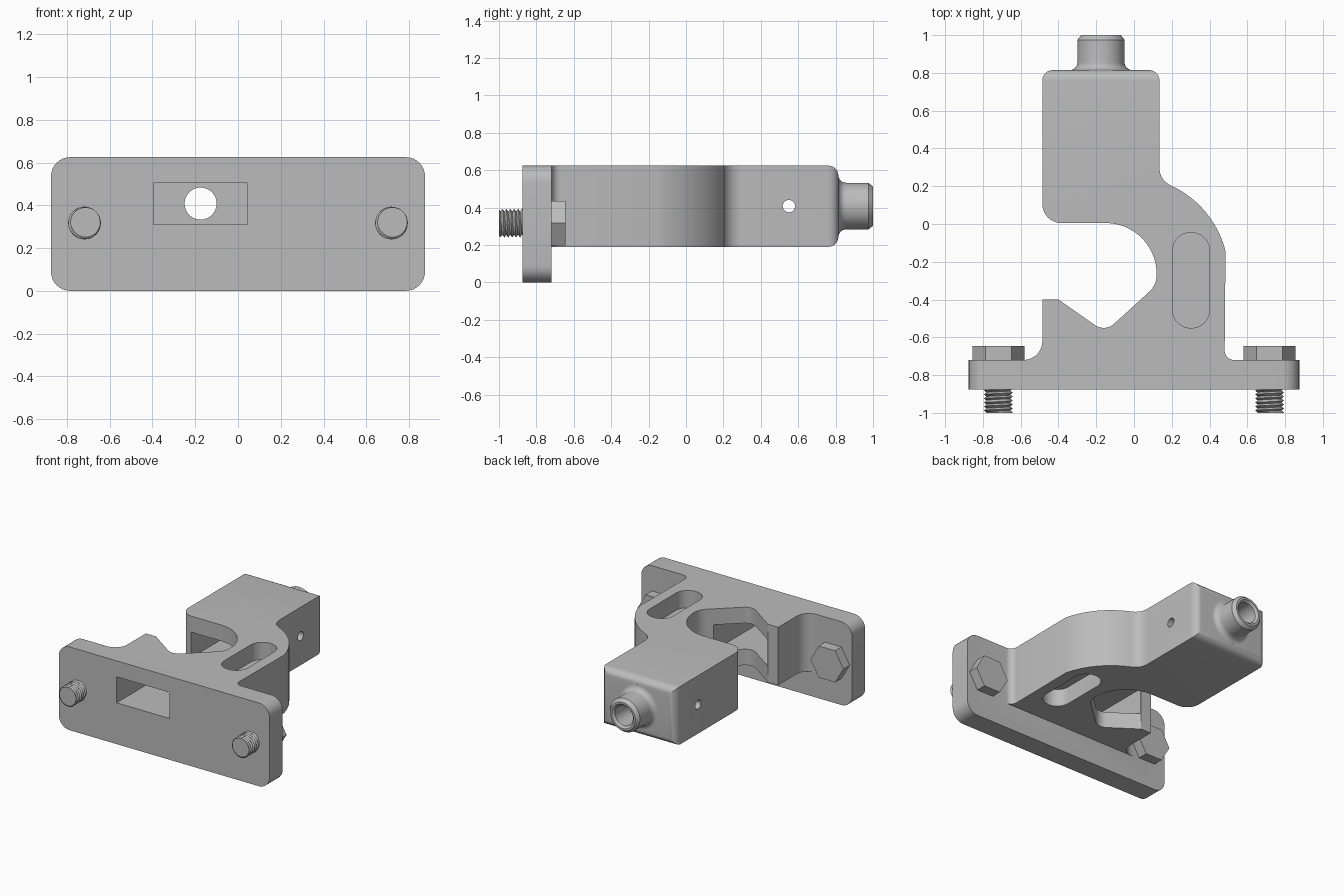
import bpy, bmesh, math
from mathutils import Vector

if "Cube" in bpy.data.objects:
    bpy.data.objects.remove(bpy.data.objects["Cube"], do_unlink=True)

grey = bpy.data.materials.new("machined_grey")
grey.use_nodes = True
grey.diffuse_color = (0.5, 0.5, 0.5, 1)
grey.node_tree.nodes["Principled BSDF"].inputs["Base Color"].default_value = (0.5, 0.5, 0.5, 1)


def arc(cx, cy, r, a0, a1, n=8):
    angles = [math.radians(a0 + (a1 - a0) * i / n) for i in range(n + 1)]
    return [(cx + r * math.cos(a), cy + r * math.sin(a)) for a in angles]


def rounded(cx, cy, w, h, r):
    x, y = w / 2 - r, h / 2 - r
    return (arc(cx + x, cy + y, r, 0, 90) + arc(cx - x, cy + y, r, 90, 180)
            + arc(cx - x, cy - y, r, 180, 270) + arc(cx + x, cy - y, r, 270, 360))


def finish(name, bm):
    bmesh.ops.remove_doubles(bm, verts=bm.verts, dist=1e-5)
    bmesh.ops.recalc_face_normals(bm, faces=bm.faces)
    mesh = bpy.data.meshes.new(name)
    bm.to_mesh(mesh)
    bm.free()
    mesh.materials.append(grey)
    ob = bpy.data.objects.new(name, mesh)
    bpy.context.collection.objects.link(ob)
    return ob


def loft(name, rings):
    """Skin a stack of equal rings and cap both ends."""
    bm = bmesh.new()
    rows = [[bm.verts.new(p) for p in ring] for ring in rings]
    for a, b in zip(rows, rows[1:]):
        for i in range(len(a)):
            j = (i + 1) % len(a)
            bm.faces.new((a[i], a[j], b[j], b[i]))
    bm.faces.new(rows[0])
    bm.faces.new(rows[-1])
    return finish(name, bm)


def prism(name, pts, lo, hi, axis="z"):
    place = {"x": lambda u, v, w: (w, u, v),
             "y": lambda u, v, w: (u, w, v),
             "z": lambda u, v, w: (u, v, w)}[axis]
    return loft(name, [[place(u, v, w) for u, v in pts] for w in (lo, hi)])


def lathe(name, profile, cx, cz, sides=48, ridge=None):
    """Turn a (radius, y) profile about an axis along y."""
    def ring(r, y):
        out = []
        for i in range(sides):
            t = i / sides
            a = math.tau * t
            q = r + (ridge(y, t) if ridge else 0)
            out.append((cx + q * math.cos(a), y, cz + q * math.sin(a)))
        return out
    return loft(name, [ring(r, y) for r, y in profile])


def combine(ob, tool, operation):
    mod = ob.modifiers.new("combine", "BOOLEAN")
    mod.operation, mod.solver, mod.object = operation, "EXACT", tool
    bpy.context.view_layer.objects.active = ob
    bpy.ops.object.modifier_apply(modifier=mod.name)
    bpy.data.objects.remove(tool, do_unlink=True)


def smooth(ob):
    bpy.ops.object.select_all(action="DESELECT")
    ob.select_set(True)
    bpy.context.view_layer.objects.active = ob
    bpy.ops.object.shade_smooth_by_angle(angle=math.radians(30))


BOTTOM, TOP = 0.19, 0.625
AX, AZ = -0.175, 0.408     # axis of the bore

# C-shaped arm with block and V jaw
outline = ([(-0.485, 0.815), (0.135, 0.815)]
           + arc(0.235, 0.296, 0.1, 180, 245.7)
           + arc(-0.02, -0.27, 0.52, 65.7, 14, 14)
           + arc(0.53, -0.67, 0.05, 180, 270)
           + [(0.53, -0.8), (-0.585, -0.8)]
           + arc(-0.585, -0.62, 0.1, 270, 360)
           + [(-0.485, -0.4), (-0.4, -0.4)]
           + arc(-0.16, -0.47, 0.08, 236, 310)
           + arc(0, -0.27, 0.12, -50, 0)
           + arc(-0.15, -0.265, 0.27, 0, 90, 20)
           + arc(-0.385, 0.105, 0.1, 270, 180))
body = prism("clamp_body", outline, BOTTOM, TOP)

# Rounded edges on the back of the block
bm = bmesh.new()
bm.from_mesh(body.data)
back = [e for e in bm.edges if all(v.co.y > 0.81 for v in e.verts)]
bmesh.ops.bevel(bm, geom=back, offset=0.055, segments=6, profile=0.5, affect="EDGES")
bm.to_mesh(body.data)
bm.free()

# Mounting plate
plate = prism("plate", rounded(0, 0.3125, 1.75, 0.625, 0.09), -0.875, -0.72, "y")
combine(body, plate, "UNION")

# Nozzle with filleted root and chamfered tip
root = arc(0.165, 0.855, 0.04, 270, 180)
nozzle = lathe("nozzle", [(0.165, 0.78)] + root + [(0.125, 0.975), (0.105, 1.0)], AX, AZ)
combine(body, nozzle, "UNION")

# Square passage, bore, cross hole and slots
passage = prism("passage", [(-0.395, 0.31), (0.045, 0.31), (0.045, 0.505), (-0.395, 0.505)],
                -1, 0.7, "y")
bore = lathe("bore", [(0.075, 0.6), (0.075, 0.985), (0.09, 1.0), (0.09, 1.05)], AX, AZ)
cross = prism("cross_hole", arc(0.55, AZ, 0.033, 0, 345, 23), -0.6, 0.3, "x")
slot = rounded(0.302, -0.298, 0.196, 0.505, 0.095)
upper = prism("upper_slot", slot, TOP - 0.13, TOP + 0.1)
lower = prism("lower_slot", slot, BOTTOM - 0.1, BOTTOM + 0.13)
for tool in (passage, bore, cross, upper, lower):
    combine(body, tool, "DIFFERENCE")
smooth(body)

# Bolts: hexagonal heads behind the plate, threaded ends in front
PITCH, ROWS = 0.021, 48


def thread(y, t):
    phase = (y / PITCH + t) % 1
    return 0.015 * (1 - abs(2 * phase - 1))


for side, x in (("left", 0.718), ("right", -0.718)):
    head = lathe(side + "_bolt_head", [(0.137, -0.73), (0.137, -0.645)], x, 0.317, sides=6)
    shank = [(0.062, -0.86 - 0.14 * i / ROWS) for i in range(ROWS + 1)]
    end = lathe(side + "_bolt_thread", shank, x, 0.317, sides=32, ridge=thread)
    for ob in (head, end):
        smooth(ob)
